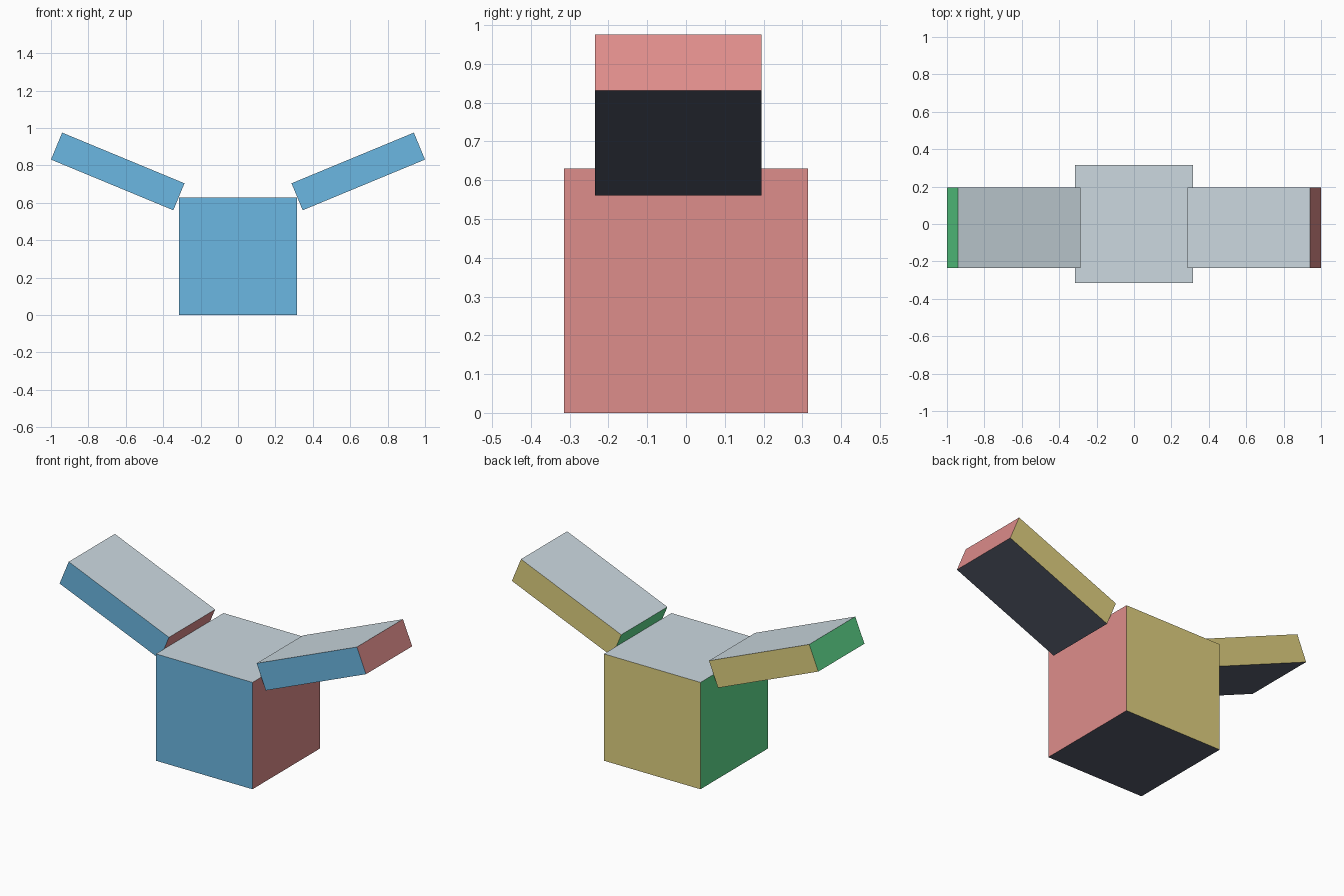
import bpy
import math

default = bpy.data.objects.get("Cube")
if default:
    bpy.data.objects.remove(default, do_unlink=True)


def linear(c):
    c /= 255
    return c / 12.92 if c <= 0.04045 else ((c + 0.055) / 1.055) ** 2.4


def material(name, rgb):
    colour = [linear(c) for c in rgb] + [1]
    mat = bpy.data.materials.new(name)
    mat.use_nodes = True
    mat.diffuse_color = colour
    bsdf = mat.node_tree.nodes["Principled BSDF"]
    bsdf.inputs["Base Color"].default_value = colour
    bsdf.inputs["Roughness"].default_value = 0.9
    return mat


# One colour per facing direction: -x, +x, -y, +y, -z, +z
palette = [
    material("green", (97, 222, 144)),
    material("coral red", (222, 141, 139)),
    material("sky blue", (107, 183, 226)),
    material("sand yellow", (223, 208, 128)),
    material("dark slate", (86, 92, 107)),
    material("pale grey", (204, 217, 224)),
]


def block(name, size, centre, tilt=0):
    """Box whose faces are coloured by the direction they face."""
    bpy.ops.mesh.primitive_cube_add(size=1, location=centre)
    obj = bpy.context.object
    obj.name = name
    for v in obj.data.vertices:
        v.co = [c * s for c, s in zip(v.co, size)]
    obj.rotation_euler.y = tilt
    for mat in palette:
        obj.data.materials.append(mat)
    for face in obj.data.polygons:
        axis = max(range(3), key=lambda i: abs(face.normal[i]))
        face.material_index = 2 * axis + (face.normal[axis] > 0)
    return obj


# Main cube
block("body", (0.63, 0.63, 0.63), (0, 0, 0.315))

# Raised flaps, one on each side
for side, name in ((1, "left_flap"), (-1, "right_flap")):
    block(name, (0.708, 0.43, 0.156), (side * 0.643, -0.02, 0.768),
          tilt=-side * math.radians(22.5))
